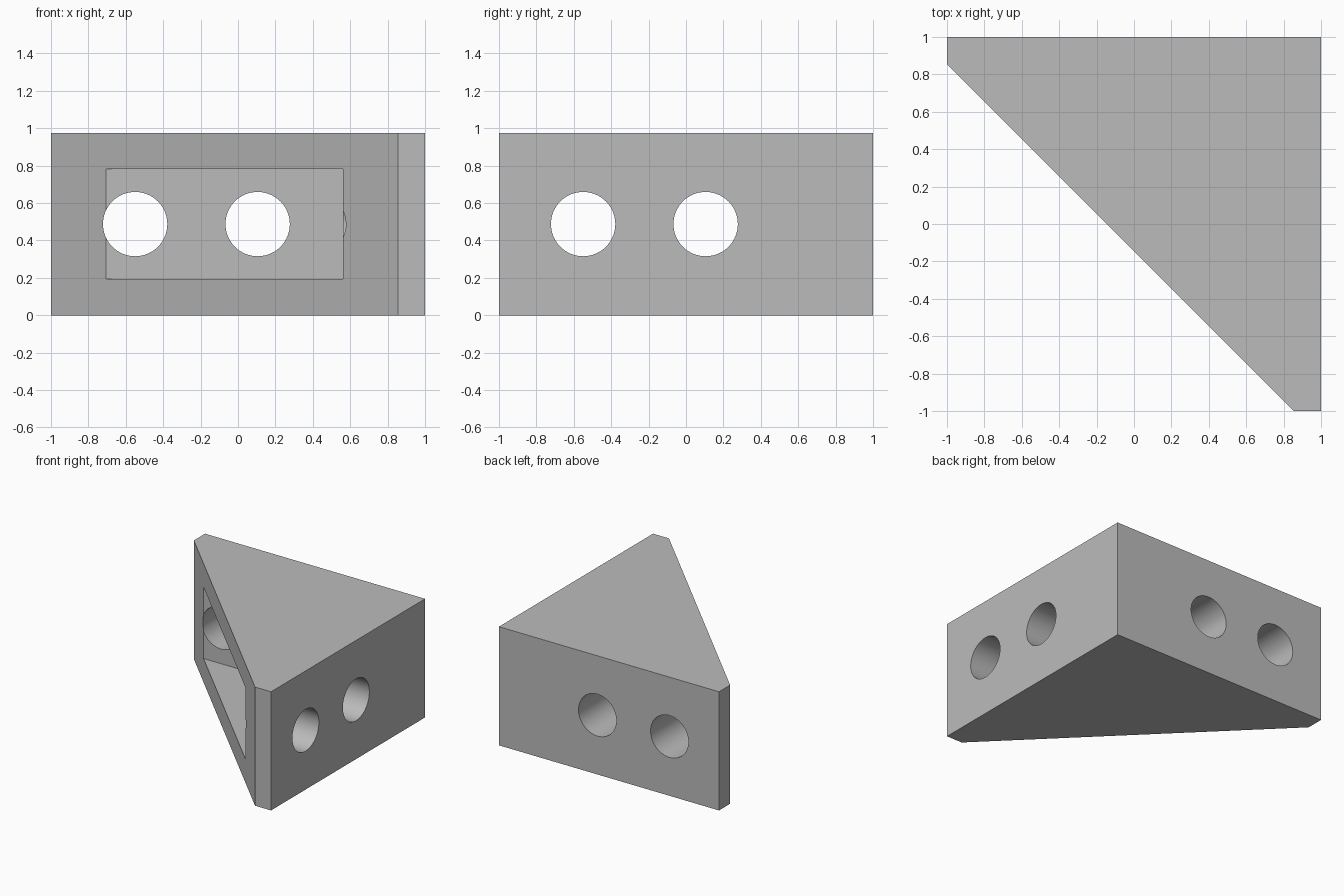
import bpy
import bmesh
import math
from mathutils import Matrix

cube = bpy.data.objects.get("Cube")
if cube:
    bpy.data.objects.remove(cube, do_unlink=True)

HEIGHT = 0.975
WALL = 0.562        # inner face of both mounting walls
TIP = 0.855         # where the sloped face meets the blunt tips
HOLE_RADIUS = 0.172
HOLE_CENTRES = (-0.55, 0.105)

grey = bpy.data.materials.new("light grey")
grey.use_nodes = True
colour = (0.5, 0.5, 0.5, 1)
grey.diffuse_color = colour
grey.node_tree.nodes["Principled BSDF"].inputs["Base Color"].default_value = colour


def add_object(name, bm):
    bmesh.ops.recalc_face_normals(bm, faces=bm.faces)
    mesh = bpy.data.meshes.new(name)
    bm.to_mesh(mesh)
    bm.free()
    mesh.materials.append(grey)
    obj = bpy.data.objects.new(name, mesh)
    bpy.context.collection.objects.link(obj)
    return obj


def prism(name, outline, bottom, top):
    bm = bmesh.new()
    face = bm.faces.new([bm.verts.new((x, y, bottom)) for x, y in outline])
    extruded = bmesh.ops.extrude_face_region(bm, geom=[face])["geom"]
    verts = [v for v in extruded if isinstance(v, bmesh.types.BMVert)]
    bmesh.ops.translate(bm, verts=verts, vec=(0, 0, top - bottom))
    return add_object(name, bm)


def hole(name, location, axis):
    bm = bmesh.new()
    turn = Matrix.Rotation(math.pi / 2, 4, axis)
    bmesh.ops.create_cone(bm, cap_ends=True, segments=64, radius1=HOLE_RADIUS,
                          radius2=HOLE_RADIUS, depth=0.7,
                          matrix=Matrix.Translation(location) @ turn)
    return add_object(name, bm)


# Triangular block with two blunt tips
bracket = prism("corner_bracket",
                [(1, 1), (-1, 1), (-1, TIP), (TIP, -1), (1, -1)], 0, HEIGHT)

# Triangular pocket opening through the sloped face
slope = TIP - 1
reach = slope - WALL - 0.3
cutters = [prism("pocket_cutter", [(WALL, WALL), (reach, WALL), (WALL, reach)],
                 0.195, 0.782)]

# Two screw holes through each mounting wall
for c in HOLE_CENTRES:
    cutters.append(hole("back_hole_cutter", (c, 0.8, HEIGHT / 2), 'X'))
    cutters.append(hole("side_hole_cutter", (0.8, c, HEIGHT / 2), 'Y'))

bpy.ops.object.select_all(action='DESELECT')
bracket.select_set(True)
bpy.context.view_layer.objects.active = bracket
for cutter in cutters:
    cut = bracket.modifiers.new(cutter.name, 'BOOLEAN')
    cut.operation = 'DIFFERENCE'
    cut.solver = 'EXACT'
    cut.object = cutter
    bpy.ops.object.modifier_apply(modifier=cut.name)
    bpy.data.objects.remove(cutter, do_unlink=True)

bpy.ops.object.shade_smooth_by_angle(angle=math.radians(30))
